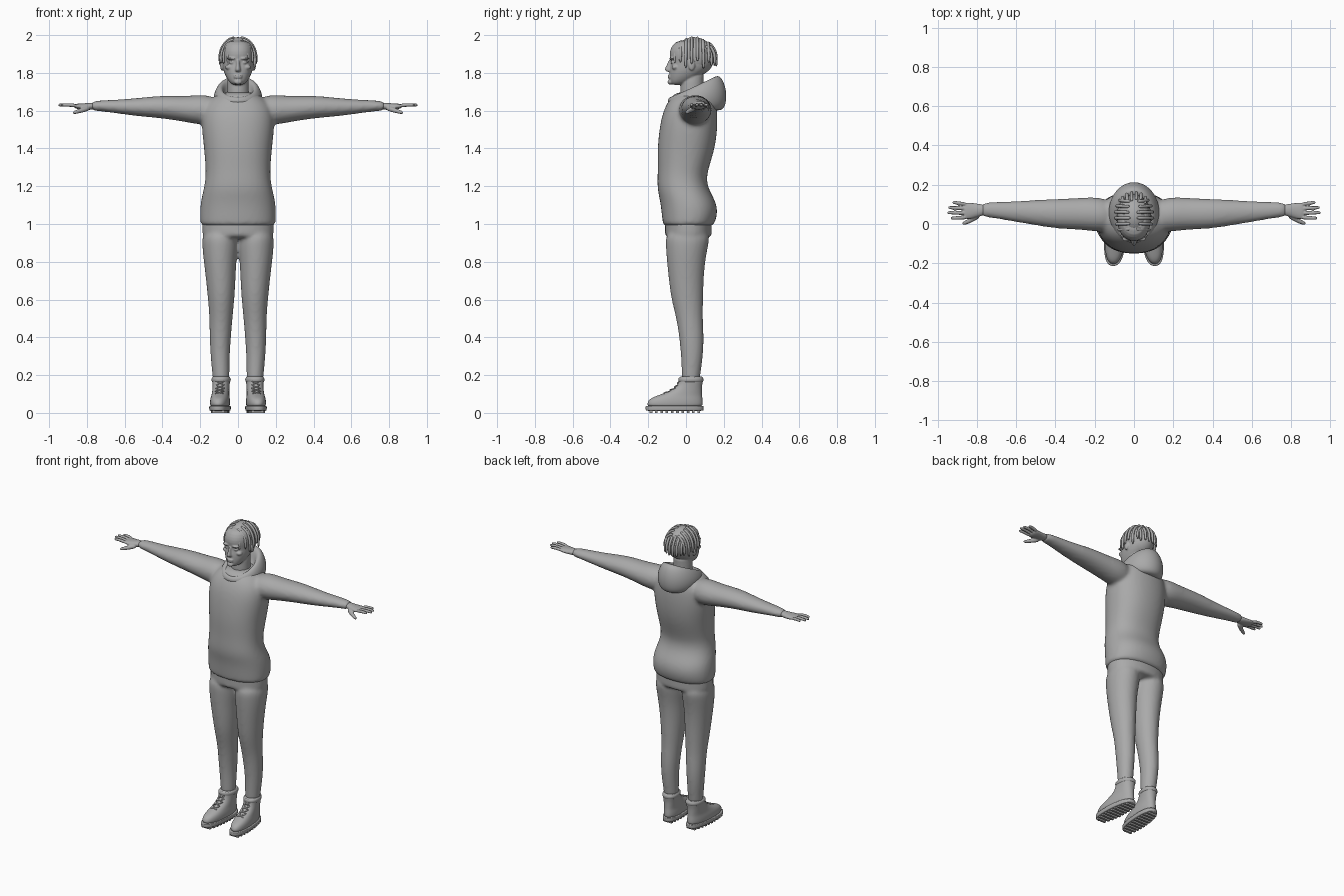
import bpy, bmesh, math, random
from mathutils import Vector, Matrix

random.seed(4)
if "Cube" in bpy.data.objects:
    bpy.data.objects.remove(bpy.data.objects["Cube"], do_unlink=True)

GREY = bpy.data.materials.new("plain grey")
GREY.use_nodes = True
GREY.diffuse_color = (0.4, 0.4, 0.4, 1)
GREY.node_tree.nodes["Principled BSDF"].inputs["Base Color"].default_value = (0.4, 0.4, 0.4, 1)


def power(c, p):
    return math.copysign(abs(c) ** (2 / p), c)


def loft(bm, rings, n=20, p=2.0):
    """Closed skin through rings given as (centre, half axis u, half axis v)."""
    loops = []
    for c, u, v in rings:
        angles = [2 * math.pi * i / n for i in range(n)]
        loops.append([bm.verts.new(Vector(c) + Vector(u) * power(math.cos(a), p)
                                   + Vector(v) * power(math.sin(a), p)) for a in angles])
    for a, b in zip(loops, loops[1:]):
        for i in range(n):
            j = (i + 1) % n
            bm.faces.new((a[i], a[j], b[j], b[i]))
    bm.faces.new(loops[0][::-1])
    bm.faces.new(loops[-1])


def level(z, front, back, rx, cx=0.0):
    """Horizontal ring at height z."""
    k = 1.02
    return ((cx, (front + back) / 2, z), (rx * k, 0, 0), (0, (back - front) / 2 * k, 0))


def across(s, x, y, z, ry, rz):
    """Upright ring across an arm on side s."""
    return ((s * x, y, z), (0, ry * 1.02, 0), (0, 0, rz * 1.02))


def tube(bm, pts, radii, ref, n=8):
    pts = [Vector(q) for q in pts]
    rings = []
    for i, q in enumerate(pts):
        t = (pts[min(i + 1, len(pts) - 1)] - pts[max(i - 1, 0)]).normalized()
        u = t.cross(Vector(ref)).normalized()
        r = radii[min(i, len(radii) - 1)]
        rings.append((q, u * r, t.cross(u) * r))
    loft(bm, rings, n)


def ball(bm, c, size):
    m = Matrix.Translation(c) @ Matrix.Diagonal((*size, 1))
    bmesh.ops.create_uvsphere(bm, u_segments=20, v_segments=12, radius=1, matrix=m)


def finish(name, bm, subdiv=2, voxel=0, relax=0, mirror=False):
    bmesh.ops.recalc_face_normals(bm, faces=bm.faces)
    mesh = bpy.data.meshes.new(name)
    for f in bm.faces:
        f.smooth = subdiv > 0
    bm.to_mesh(mesh)
    bm.free()
    mesh.materials.append(GREY)
    ob = bpy.data.objects.new(name, mesh)
    bpy.context.collection.objects.link(ob)
    if subdiv:
        m = ob.modifiers.new("subdivide", "SUBSURF")
        m.levels = m.render_levels = subdiv
    if voxel:
        m = ob.modifiers.new("fuse", "REMESH")
        m.mode = "VOXEL"
        m.voxel_size = voxel
        m.use_smooth_shade = True
    if relax:
        m = ob.modifiers.new("relax", "SMOOTH")
        m.factor, m.iterations = 0.5, relax
    if mirror:
        ob.modifiers.new("mirror", "MIRROR").use_mirror_merge = False
    return ob


# Hoodie body and sleeves, fused
bm = bmesh.new()
loft(bm, [level(*r) for r in (
    (0.985, -.115, .135, .19), (1.0, -.122, .15, .198), (1.06, -.128, .168, .2),
    (1.12, -.135, .157, .196), (1.18, -.15, .12, .181), (1.24, -.15, .106, .17),
    (1.3, -.148, .12, .17), (1.4, -.15, .152, .178), (1.5, -.14, .165, .19),
    (1.58, -.125, .165, .19), (1.64, -.1, .16, .17), (1.68, -.07, .145, .12),
    (1.70, -.05, .12, .08))], p=2.25)
for s in (1, -1):
    loft(bm, [across(s, *r) for r in (
        (.1, .04, 1.6, .08, .075), (.2, .05, 1.605, .088, .08), (.27, .052, 1.608, .08, .068),
        (.4, .052, 1.62, .075, .06), (.5, .058, 1.619, .064, .051), (.6, .063, 1.62, .053, .04),
        (.7, .07, 1.625, .042, .031), (.75, .072, 1.625, .038, .027), (.78, .072, 1.625, .034, .022))])
finish("hoodie", bm, 2, .011, 6)

# Folded-down hood: tilted rings running from the hanging pouch over the rim
bm = bmesh.new()
loft(bm, [((0, (yf + yb) / 2, (zf + zb) / 2), (rx, 0, 0), (0, (yb - yf) / 2, (zb - zf) / 2))
          for yf, zf, yb, zb, rx in (
    (-.06, 1.64, .15, 1.6, .09), (-.09, 1.635, .2, 1.6, .115), (-.1, 1.645, .217, 1.65, .132),
    (-.098, 1.66, .215, 1.72, .13), (-.088, 1.672, .187, 1.787, .108),
    (-.072, 1.67, .15, 1.785, .085), (-.055, 1.655, .13, 1.74, .075), (-.05, 1.63, .11, 1.68, .07))])
finish("hood", bm)

# Trousers
bm = bmesh.new()
loft(bm, [level(z, -.11, .135, .187) for z in (1.06, 1.0, .95, .92)], p=2.2)
for s in (1, -1):
    loft(bm, [level(z, yf, yb, (x1 - x0) / 2, s * (x0 + x1) / 2) for z, x0, x1, yf, yb in (
        (.98, .0, .19, -.11, .135), (.88, .0, .189, -.106, .115), (.8, .01, .18, -.1, .1),
        (.7, .014, .168, -.09, .092), (.6, .02, .158, -.077, .09), (.5, .03, .15, -.05, .088),
        (.4, .038, .15, -.035, .094), (.3, .045, .145, -.025, .09), (.2, .045, .135, -.022, .075),
        (.14, .05, .13, -.02, .07))])
finish("trousers", bm, 2, .01, 5)

# Hands
bm = bmesh.new()
loft(bm, [across(1, *r) for r in (
    (.75, .072, 1.625, .026, .02), (.8, .07, 1.622, .033, .018),
    (.84, .067, 1.622, .043, .015), (.87, .066, 1.625, .042, .011))])
for y0, x1, y1 in ((.1, .925, .11), (.078, .948, .084), (.055, .952, .058), (.033, .935, .03)):
    mid = ((.85 + x1) / 2, (y0 + y1) / 2, 1.632)
    tube(bm, [(.85, y0, 1.624), mid, (x1 - .008, y1, 1.63), (x1, y1, 1.629)], (.011, .0105, .009, .006), (0, 0, 1))
tube(bm, [(.785, .05, 1.615), (.825, .022, 1.603), (.86, .006, 1.592), (.875, .0, 1.588)],
     (.017, .014, .011, .007), (0, 0, 1))
finish("hands", bm, 2, .004, 2, mirror=True)

# Head, neck and face
bm = bmesh.new()
loft(bm, [level(*r) for r in (
    (1.735, -.075, -.02, .025), (1.75, -.085, .02, .045), (1.78, -.087, .07, .064),
    (1.81, -.086, .11, .076), (1.835, -.083, .135, .081), (1.855, -.077, .142, .083),
    (1.88, -.085, .147, .085), (1.915, -.087, .147, .085), (1.95, -.07, .135, .075),
    (1.975, -.04, .1, .05))], p=2.2)
loft(bm, [level(1.58, -.03, .1, .062), level(1.68, -.03, .09, .057),
          level(1.75, -.03, .09, .056), level(1.82, -.02, .1, .055)])
loft(bm, [level(1.805, -.1, -.06, .012), level(1.812, -.112, -.06, .016),
          level(1.822, -.115, -.06, .014), level(1.845, -.1, -.06, .009),
          level(1.875, -.092, -.06, .009)], n=12)
ball(bm, (0, -.084, 1.752), (.022, .014, .014))
for z in (1.776, 1.786):
    ball(bm, (0, -.086, z), (.024, .011, .0055))
for s in (1, -1):
    ball(bm, (s * .034, -.07, 1.855), (.014, .011, .008))
    ball(bm, (s * .034, -.076, 1.876), (.027, .014, .006))
    ball(bm, (s * .047, -.058, 1.83), (.022, .018, .014))
    ball(bm, (s * .085, .03, 1.842), (.01, .018, .03))
finish("head", bm, 1, .0045, 2)

# Hair cap with thin braids falling from a centre parting
CROWN, SIZE = Vector((0, .042, 1.885)), Vector((.09, .112, .105))
bm = bmesh.new()
ball(bm, CROWN, SIZE)
finish("hair_cap", bm, 1)


def on_crown(d, lift):
    return CROWN + Vector([a * b * lift for a, b in zip(d, SIZE)])


def braid(bm, direction, start, end, drop, ref):
    steps = [math.radians(start + (end - start) * i / 6) for i in range(7)]
    pts = [on_crown(direction(t), 1.0 + .07 * i / 6) for i, t in enumerate(steps)]
    pts += [pts[-1] + Vector((0, 0, -drop * k)) for k in (.5, 1)]
    tube(bm, pts, (.007, .009, .009, .009, .009, .009, .009, .008, .005), ref)


bm = bmesh.new()
for s in (1, -1):
    for k in (-.84, -.6, -.36, -.1, .16, .42, .66):
        w = math.sqrt(1 - k * k)
        braid(bm, lambda t: (s * w * math.sin(t), k, w * math.cos(t)),
              random.uniform(6, 16), random.uniform(82, 98), random.uniform(.03, .06), (0, 1, 0))
for k in (-.62, -.38, -.13, .13, .38, .62):
    w = math.sqrt(1 - k * k)
    braid(bm, lambda t: (k, w * math.sin(t), w * math.cos(t)),
          random.uniform(42, 52), random.uniform(90, 102), random.uniform(.03, .055), (1, 0, 0))
finish("braids", bm, 1)

# Boots: every part leans outward a little towards the toe
FOOT = .091


def toe_out(bm):
    for v in bm.verts:
        v.co.x -= .07 * v.co.y


bm = bmesh.new()
loft(bm, [level(*r, FOOT) for r in (
    (.025, -.2, .085, .047), (.05, -.206, .088, .052), (.075, -.192, .086, .05),
    (.092, -.15, .084, .046), (.115, -.085, .084, .044), (.14, -.05, .084, .044),
    (.165, -.038, .088, .046), (.184, -.036, .091, .048), (.194, -.03, .085, .043),
    (.19, -.02, .075, .036))], p=2.3)
toe_out(bm)
finish("boots", bm, 2, mirror=True)

bm = bmesh.new()
loft(bm, [level(z, -.213 + d, .093 - d, .055 - d, FOOT)
          for z, d in ((.01, .006), (.013, .001), (.024, 0), (.036, 0), (.039, .004))], p=2.5)
toe_out(bm)
finish("boot_soles", bm, 2, mirror=True)

bm = bmesh.new()
for i in range(10):
    y = -.185 + i * .028
    half = .047 * math.sqrt(1 - ((y + .06) / .17) ** 2)
    bmesh.ops.create_cube(bm, size=1, matrix=Matrix.Translation((FOOT, y, .008))
                          @ Matrix.Diagonal((half * 2, .014, .016, 1)))
toe_out(bm)
finish("sole_treads", bm, 0, mirror=True)

# Crossed laces and the rolled ankle collar
bm = bmesh.new()
steps = ((-.13, .1), (-.098, .114), (-.07, .13), (-.051, .148), (-.041, .168))
for (y0, z0), (y1, z1) in zip(steps, steps[1:]):
    for s in (1, -1):
        tube(bm, [(FOOT - s * .026, y0 + .014, z0), (FOOT, (y0 + y1) / 2 - .004, (z0 + z1) / 2),
                  (FOOT + s * .026, y1 + .014, z1)], (.0045,), (0, 0, 1), 6)
toe_out(bm)
finish("laces", bm, 1, mirror=True)

bm = bmesh.new()
loft(bm, [level(z, -.036 - d, .088 + d, .046 + d, FOOT)
          for z, d in ((.16, -.004), (.165, .003), (.176, .005), (.186, .003), (.19, -.005))], p=2.2)
toe_out(bm)
finish("boot_collars", bm, 2, mirror=True)
